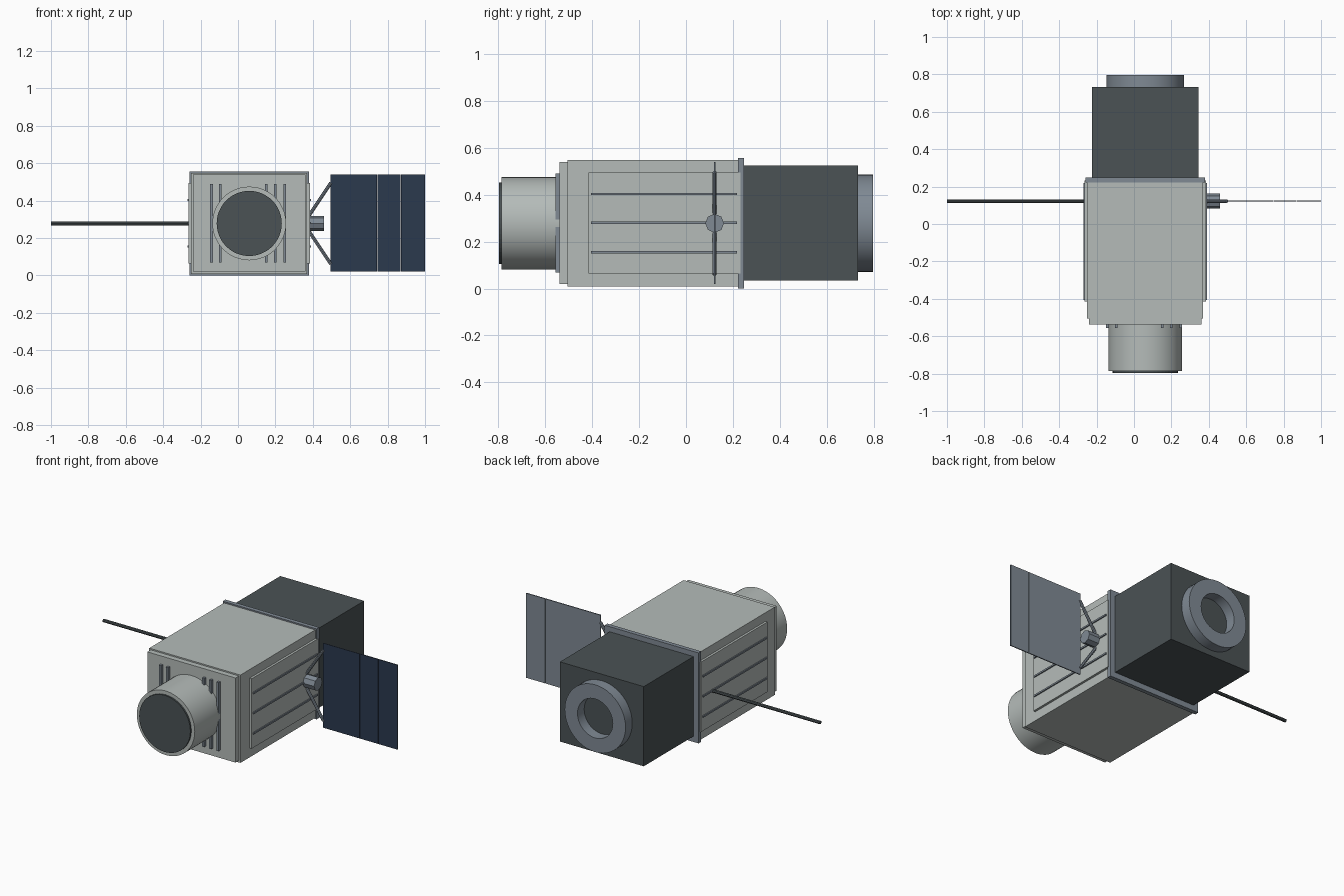
import bpy, bmesh, math
from mathutils import Vector

if "Cube" in bpy.data.objects:
    bpy.data.objects.remove(bpy.data.objects["Cube"], do_unlink=True)


def material(name, color):
    m = bpy.data.materials.new(name)
    m.use_nodes = True
    m.diffuse_color = (*color, 1)
    m.node_tree.nodes["Principled BSDF"].inputs["Base Color"].default_value = (*color, 1)
    return m


PALE = material("pale grey", (0.46, 0.50, 0.485))
DARK = material("charcoal", (0.069, 0.084, 0.089))
STEEL = material("blue steel", (0.214, 0.253, 0.296))
NAVY = material("solar navy", (0.024, 0.041, 0.076))

CX, CZ = 0.06, 0.278    # body axis
ARM_Y = 0.122           # station of antenna and solar wing


def finish(name, bm, mat, smooth=False):
    bmesh.ops.recalc_face_normals(bm, faces=bm.faces)
    mesh = bpy.data.meshes.new(name)
    bm.to_mesh(mesh)
    bm.free()
    mesh.materials.append(mat)
    ob = bpy.data.objects.new(name, mesh)
    bpy.context.collection.objects.link(ob)
    if smooth:
        bpy.ops.object.select_all(action='DESELECT')
        ob.select_set(True)
        bpy.context.view_layer.objects.active = ob
        bpy.ops.object.shade_smooth_by_angle(angle=math.radians(35))
    return ob


def box(name, x, y, z, mat):
    """Box from (min, max) pairs."""
    bm = bmesh.new()
    bmesh.ops.create_cube(bm, size=1)
    for v in bm.verts:
        v.co = [(a + b) / 2 + c * (b - a) for c, (a, b) in zip(v.co, (x, y, z))]
    return finish(name, bm, mat)


def rod(name, start, end, radius, mat, sides=8):
    start, end = Vector(start), Vector(end)
    bm = bmesh.new()
    bmesh.ops.create_cone(bm, cap_ends=True, segments=sides, radius1=radius,
                          radius2=radius, depth=(end - start).length)
    bm.transform((end - start).to_track_quat('Z', 'Y').to_matrix().to_4x4())
    bmesh.ops.translate(bm, verts=bm.verts, vec=(start + end) / 2)
    return finish(name, bm, mat)


def lathe(name, profile, mat, sides=48):
    """Closed (radius, y) profile turned about the body axis."""
    bm = bmesh.new()
    rings = []
    for i in range(sides):
        a = math.tau * i / sides
        rings.append([bm.verts.new((CX + r * math.cos(a), y, CZ + r * math.sin(a)))
                      for r, y in profile])
    n = len(profile)
    for i in range(sides):
        p, q = rings[i], rings[(i + 1) % sides]
        for j in range(n):
            k = (j + 1) % n
            bm.faces.new((p[j], p[k], q[k], q[j]))
    return finish(name, bm, mat, smooth=True)


def centred(c, half):
    return (c - half, c + half)


# Main body, front plate, collar and rear equipment bay
box("main_body", centred(CX, 0.31), (-0.505, 0.23), (0.008, 0.548), PALE)
box("front_plate", centred(CX, 0.30), (-0.538, -0.5), (0.02, 0.54), PALE)
box("rear_collar", centred(CX, 0.319), (0.222, 0.248), (0, 0.556), STEEL)
box("rear_bay", centred(CX, 0.285), (0.24, 0.732), (0.035, 0.525), DARK)

# Front barrel with dark lens cover
lathe("front_barrel", [(0.17, -0.53), (0.197, -0.53), (0.197, -0.787), (0.17, -0.787)], PALE)
lens = rod("lens_cover", (CX, -0.77, CZ), (CX, -0.797, CZ), 0.174, DARK, 48)

# Rear docking ring
lathe("rear_ring", [(0.12, 0.725), (0.207, 0.725), (0.207, 0.797), (0.12, 0.797)], STEEL)

# Front vent bars, two on one side and three on the other
for i, x in enumerate((-0.142, -0.094, 0.152, 0.2, 0.249)):
    box(f"vent_bar_{i + 1}", centred(x, 0.007), (-0.556, -0.53), (0.068, 0.49), STEEL)

# Raised side panels with long ribs
for side, s in (("left", 1), ("right", -1)):
    def span(a, b):
        return tuple(sorted((CX + s * a, CX + s * b)))
    box(f"side_panel_{side}", span(0.30, 0.324), (-0.415, 0.232), (0.065, 0.495), PALE)
    for i, z in enumerate((0.155, 0.28, 0.403)):
        box(f"side_rib_{side}_{i + 1}", span(0.32, 0.331), (-0.405, 0.218),
            centred(z, 0.005), STEEL)

# Antenna
rod("antenna", (-0.25, ARM_Y, CZ), (-1, ARM_Y, CZ), 0.01, DARK)

# Solar wing hub and struts
rod("wing_hub", (0.37, ARM_Y, CZ), (0.46, ARM_Y, CZ), 0.04, STEEL)
for name, s in (("upper", 1), ("lower", -1)):
    rod(f"wing_strut_{name}", (0.375, ARM_Y, CZ + s * 0.035),
        (0.497, ARM_Y, CZ + s * 0.218), 0.009, STEEL)

# Solar wing: cell sections on a steel backing, with thin gaps
edges = (0.494, 0.745, 0.87, 1.0)
for i, (a, b) in enumerate(zip(edges, edges[1:])):
    x = (a + (0.001 if i else 0), b - (0.001 if i < 2 else 0))
    box(f"solar_cells_{i + 1}", x, (ARM_Y - 0.003, ARM_Y), (0.02, 0.54), NAVY)
    box(f"solar_backing_{i + 1}", x, (ARM_Y, ARM_Y + 0.003), (0.02, 0.54), STEEL)
